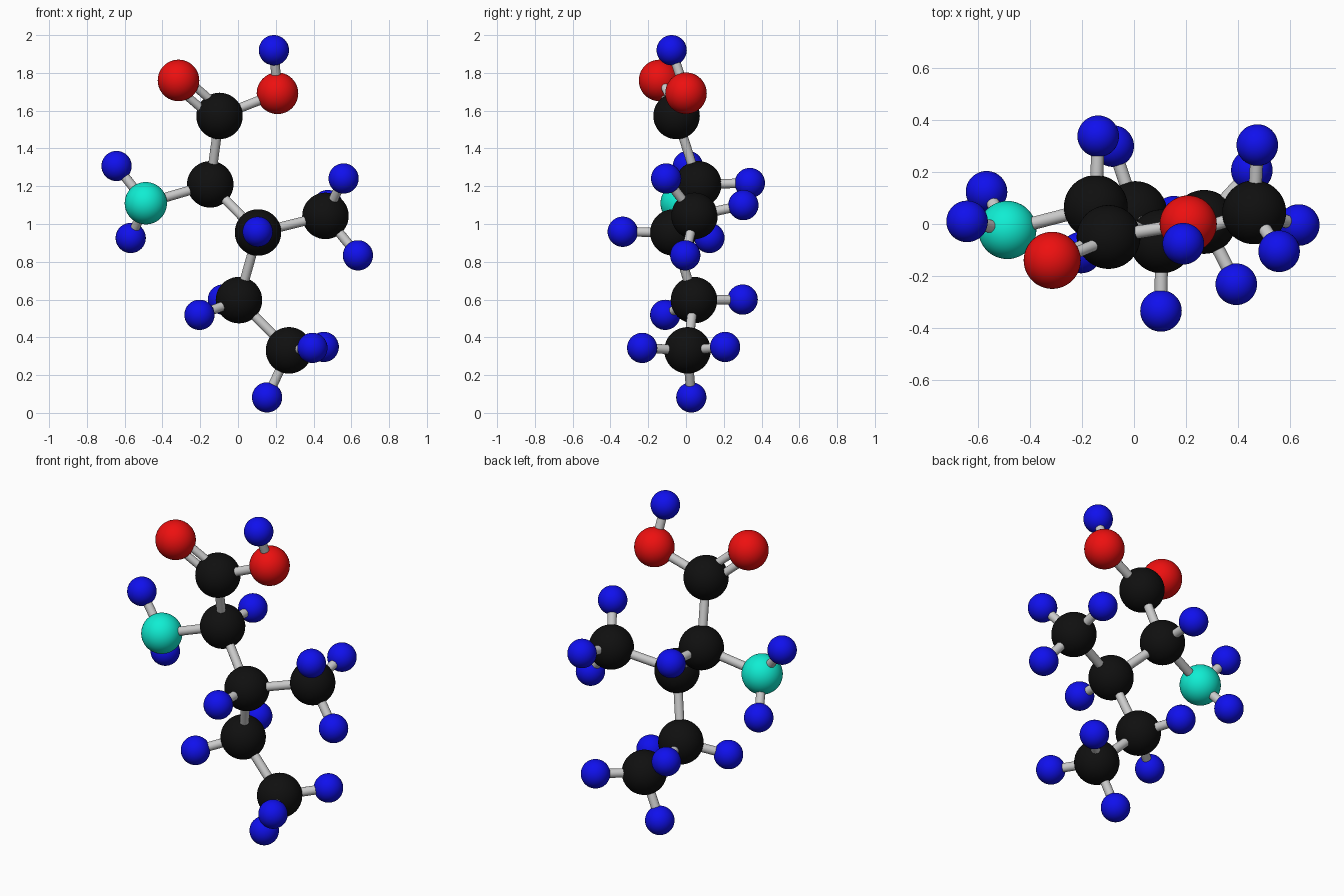
import bpy
from mathutils import Vector

if "Cube" in bpy.data.objects:
    bpy.data.objects.remove(bpy.data.objects["Cube"])


def material(name, rgb):
    m = bpy.data.materials.new(name)
    m.diffuse_color = (*rgb, 1)
    m.use_nodes = True
    m.node_tree.nodes["Principled BSDF"].inputs["Base Color"].default_value = m.diffuse_color
    return m


# Element kinds: radius and material
KINDS = {
    "carbon": (0.123, material("black", (0.005, 0.005, 0.005))),
    "oxygen": (0.11, material("red", (0.85, 0.005, 0.005))),
    "nitrogen": (0.112, material("turquoise", (0.005, 0.85, 0.65))),
    "hydrogen": (0.08, material("blue", (0.005, 0.005, 0.85))),
}

# Heavy atoms: kind and position
HEAVY = {
    "acid": ("carbon", (-0.098, -0.05, 1.572)),
    "carbonyl": ("oxygen", (-0.315, -0.14, 1.76)),
    "hydroxyl": ("oxygen", (0.209, 0.0, 1.692)),
    "alpha": ("carbon", (-0.147, 0.065, 1.21)),
    "amine": ("nitrogen", (-0.488, -0.023, 1.11)),
    "branch": ("carbon", (0.106, -0.067, 0.955)),
    "side_methyl": ("carbon", (0.463, 0.045, 1.043)),
    "chain": ("carbon", (0.005, 0.042, 0.597)),
    "end_methyl": ("carbon", (0.27, 0.008, 0.331)),
}

# Hydrogens: the atom each hangs from, and positions
HYDROGENS = {
    "hydroxyl": [(0.19, -0.076, 1.92)],
    "alpha": [(-0.138, 0.338, 1.217)],
    "amine": [(-0.643, 0.01, 1.307), (-0.568, 0.124, 0.926)],
    "branch": [(0.104, -0.335, 0.959)],
    "side_methyl": [(0.559, -0.105, 1.241), (0.635, -0.004, 0.834), (0.475, 0.304, 1.10)],
    "chain": [(-0.204, -0.11, 0.519), (-0.08, 0.30, 0.60)],
    "end_methyl": [(0.154, 0.028, 0.082), (0.394, -0.232, 0.344), (0.454, 0.207, 0.349)],
}

SINGLE_BONDS = [("acid", "hydroxyl"), ("acid", "alpha"), ("alpha", "amine"),
                ("alpha", "branch"), ("branch", "side_methyl"),
                ("branch", "chain"), ("chain", "end_methyl")]


def atom(name, kind, pos):
    radius, mat = KINDS[kind]
    bpy.ops.mesh.primitive_uv_sphere_add(segments=48, ring_count=24, radius=radius, location=pos)
    ob = bpy.context.object
    ob.name = name
    ob.data.materials.append(mat)
    bpy.ops.object.shade_smooth()


def bond(name, a, b, radius=0.025):
    a, b = Vector(a), Vector(b)
    d = b - a
    bpy.ops.mesh.primitive_cylinder_add(vertices=24, radius=radius, depth=d.length, location=(a + b) / 2)
    ob = bpy.context.object
    ob.name = name
    ob.rotation_euler = d.to_track_quat('Z', 'Y').to_euler()
    bpy.ops.object.shade_smooth_by_angle()


# Heavy atoms and the bonds between them
for name, (kind, pos) in HEAVY.items():
    atom(f"{name}_{kind}", kind, pos)
for a, b in SINGLE_BONDS:
    bond(f"bond_{a}_{b}", HEAVY[a][1], HEAVY[b][1])

# Hydrogens with their bonds
for parent, places in HYDROGENS.items():
    for i, pos in enumerate(places, 1):
        atom(f"{parent}_hydrogen_{i}", "hydrogen", pos)
        bond(f"{parent}_hydrogen_bond_{i}", HEAVY[parent][1], pos)

# Double bond: two parallel sticks in the plane of the acid group
c, o, oh = (Vector(HEAVY[k][1]) for k in ("acid", "carbonyl", "hydroxyl"))
axis = (o - c).normalized()
side = (oh - c) - (oh - c).dot(axis) * axis
side.normalize()
for i, s in enumerate((-1, 1), 1):
    bond(f"double_bond_{i}", c + side * s * 0.033, o + side * s * 0.033, 0.022)
